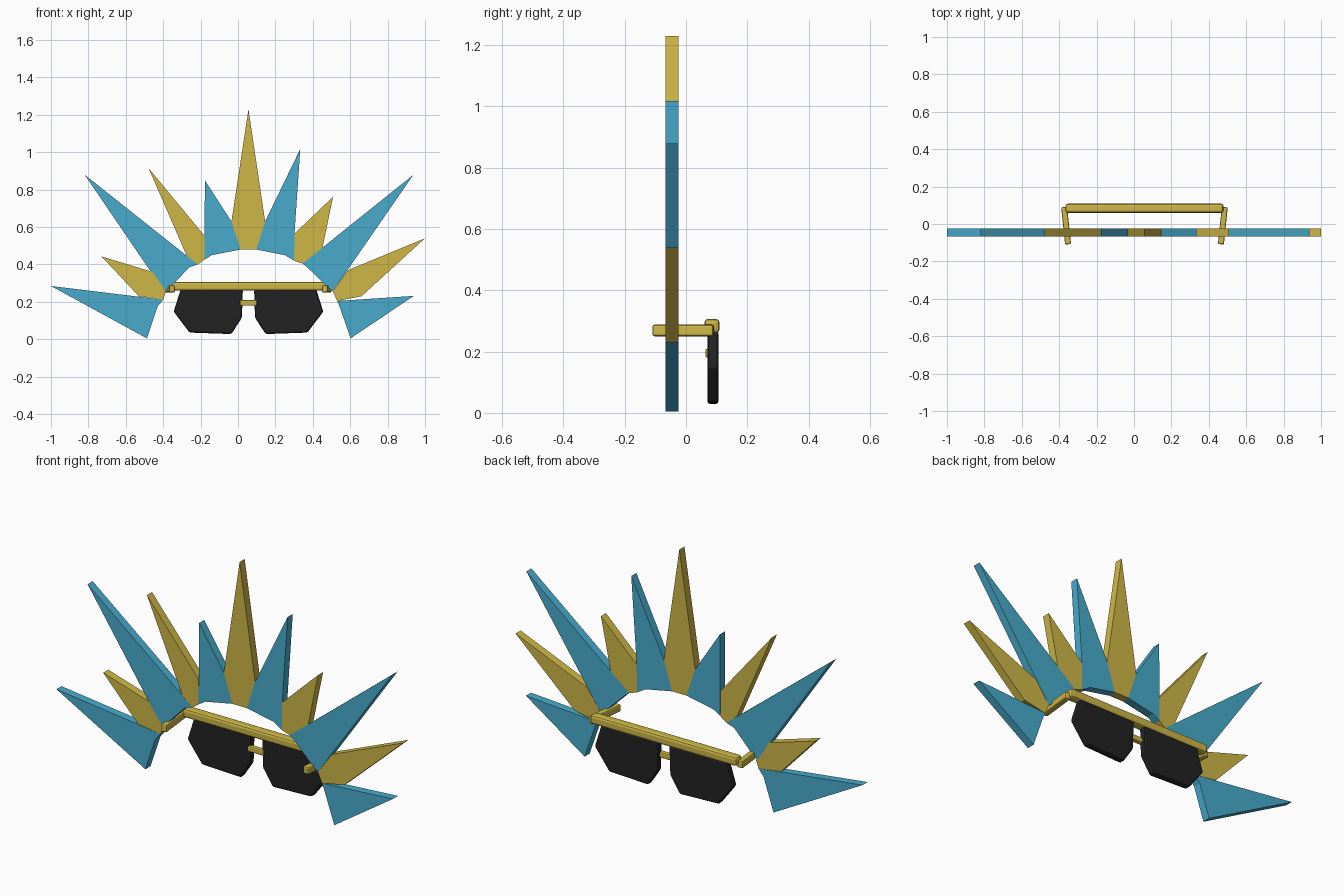
import bpy, bmesh, math
from mathutils import Vector

if "Cube" in bpy.data.objects:
    bpy.data.objects.remove(bpy.data.objects["Cube"])

CX = 0.056          # centre line of the crown and glasses


def material(name, rgb):
    m = bpy.data.materials.new(name)
    m.diffuse_color = (*rgb, 1)
    m.use_nodes = True
    m.node_tree.nodes["Principled BSDF"].inputs["Base Color"].default_value = m.diffuse_color
    return m


GOLD = material("gold", (0.62, 0.475, 0.062))
BLUE = material("sky blue", (0.065, 0.41, 0.61))
BLACK = material("black", (0.016, 0.016, 0.016))


def prism(name, pts, y0, y1, mat, bevel=0):
    """Extrude an (x, z) outline from y0 to y1."""
    bm = bmesh.new()
    face = bm.faces.new([bm.verts.new((x, y0, z)) for x, z in pts])
    ext = bmesh.ops.extrude_face_region(bm, geom=[face])
    verts = [g for g in ext["geom"] if isinstance(g, bmesh.types.BMVert)]
    bmesh.ops.translate(bm, verts=verts, vec=(0, y1 - y0, 0))
    bmesh.ops.recalc_face_normals(bm, faces=bm.faces)
    me = bpy.data.meshes.new(name)
    bm.to_mesh(me)
    bm.free()
    me.materials.append(mat)
    ob = bpy.data.objects.new(name, me)
    bpy.context.collection.objects.link(ob)
    if bevel:
        mod = ob.modifiers.new("bevel", "BEVEL")
        mod.width, mod.segments = bevel, 2
    return ob


def bar(name, x0, x1, y0, y1, z0, z1, bevel):
    return prism(name, [(x0, z0), (x1, z0), (x1, z1), (x0, z1)], y0, y1, GOLD, bevel)


# Crown spikes: tip first, then the outline round the base
spikes = [
    (BLUE, [(-1.0, .285), (-.40, .212), (-.43, .175), (-.487, .005)]),
    (GOLD, [(-.73, .443), (-.455, .36), (-.385, .255), (-.40, .212), (-.53, .23)]),
    (BLUE, [(-.82, .88), (-.215, .40), (-.26, .385), (-.365, .275), (-.395, .257)]),
    (GOLD, [(-.478, .915), (-.18, .555), (-.18, .425), (-.215, .40), (-.275, .448)]),
    (BLUE, [(-.177, .85), (-.035, .63), (.014, .48), (-.14, .45), (-.18, .425)]),
    (GOLD, [(.056, 1.23), (.145, .63), (.098, .48), (.014, .48), (-.035, .63)]),
    (BLUE, [(.333, 1.018), (.302, .565), (.30, .42), (.25, .45), (.098, .48), (.145, .63)]),
    (GOLD, [(.508, .762), (.452, .49), (.345, .405), (.30, .42), (.302, .565)]),
    (BLUE, [(.938, .88), (.507, .257), (.478, .28), (.37, .385), (.345, .405)]),
    (GOLD, [(1.0, .54), (.66, .23), (.53, .205), (.507, .257), (.588, .37)]),
    (BLUE, [(.94, .232), (.602, .005), (.543, .175), (.53, .205)]),
]
for i, (mat, pts) in enumerate(spikes):
    prism(f"crown_spike_{i + 1}", pts, -.067, -.025, mat)

# Lenses, mirrored about the centre line
lens = [(.03, .268), (.035, .115), (.092, .028), (.315, .036), (.40, .148), (.362, .268)]
for side, name in ((-1, "left_lens"), (1, "right_lens")):
    prism(name, [(CX + side * x, z) for x, z in lens], .07, .106, BLACK, .01)

# Brow bar and nose bridge
bar("brow_bar", CX - .422, CX + .422, .06, .109, .26, .307, .012)
bar("nose_bridge", CX - .046, CX + .046, .063, .09, .18, .21, .007)

# Temple arms, leaning inward toward their free end
for side, name in ((-1, "left_temple"), (1, "right_temple")):
    ob = bar(name, -.016, .016, -.1, .1, .25, .288, .007)
    ob.location = (CX + side * .419, -.009, 0)
    ob.rotation_euler.z = -side * math.radians(6)
